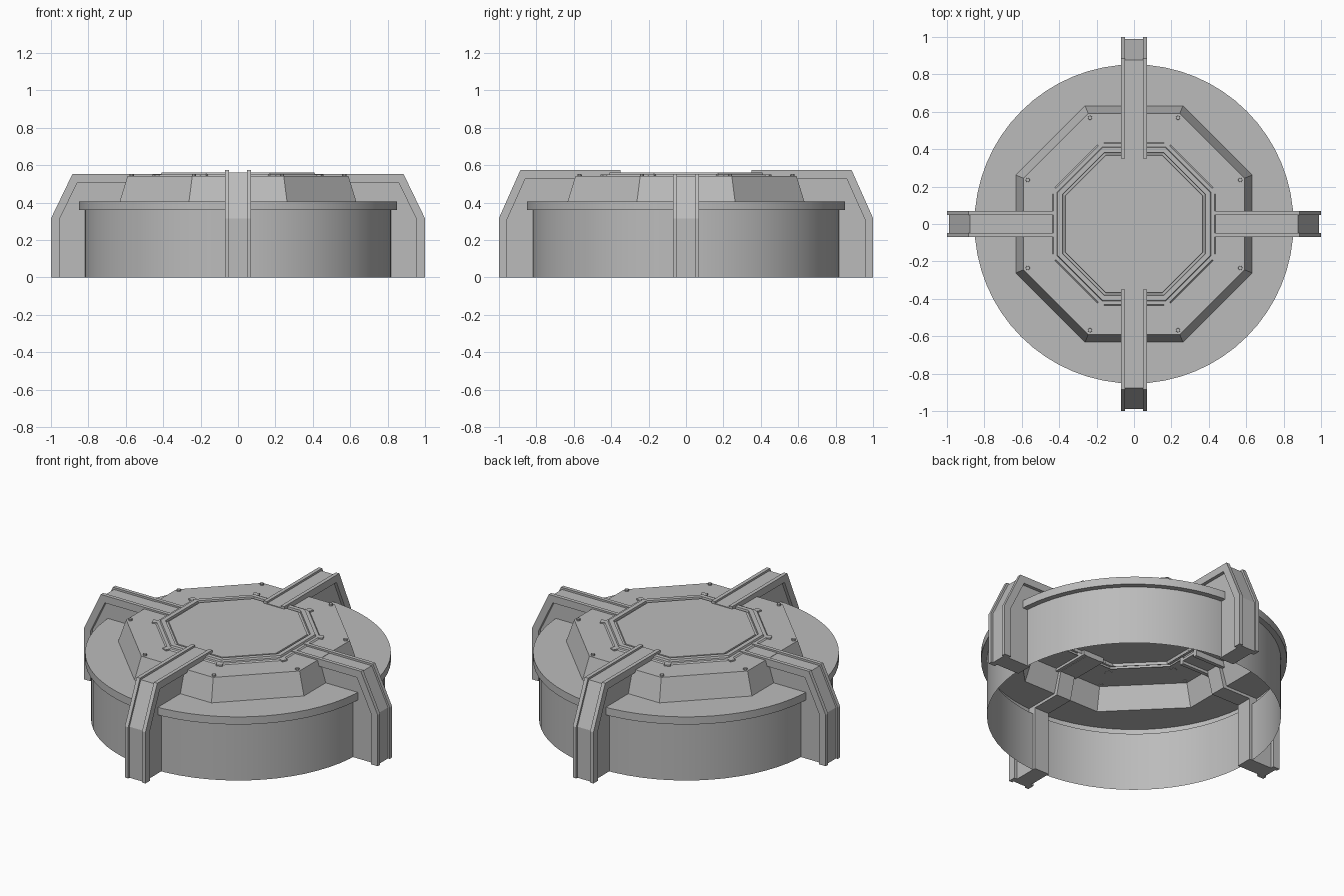
import bpy, bmesh, math
from mathutils import Matrix, Vector

if "Cube" in bpy.data.objects:
    bpy.data.objects.remove(bpy.data.objects["Cube"])

grey = bpy.data.materials.new("metal grey")
grey.diffuse_color = (0.5, 0.5, 0.5, 1)
grey.use_nodes = True
grey.node_tree.nodes["Principled BSDF"].inputs["Base Color"].default_value = grey.diffuse_color


def finish(name, bm):
    me = bpy.data.meshes.new(name)
    bm.to_mesh(me)
    bm.free()
    me.materials.append(grey)
    ob = bpy.data.objects.new(name, me)
    bpy.context.collection.objects.link(ob)
    return ob


def lathe(name, rings, n, cap=False):
    """Rings of (radius or apothem, z, is_octagon), joined bottom to top."""
    bm = bmesh.new()
    loops = []
    for r, z, octo in rings:
        loop = []
        for j in range(n):
            a = math.radians(22.5) + j * math.tau / n
            k = (a + math.pi / 8) % (math.pi / 4) - math.pi / 8
            rad = r / math.cos(k) if octo else r
            loop.append(bm.verts.new((rad * math.cos(a), rad * math.sin(a), z)))
        loops.append(loop)
    for lo, hi in zip(loops, loops[1:]):
        for j in range(n):
            m = (j + 1) % n
            bm.faces.new((lo[j], lo[m], hi[m], hi[j]))
    if cap:
        bm.faces.new(loops[-1])
    return finish(name, bm)


def prism(bm, pts, t0, t1, rot):
    """Extrude an (out, z) outline across the arm from t0 to t1."""
    vs = [bm.verts.new(rot @ Vector((p, t0, z))) for p, z in pts]
    f = bm.faces.new(vs)
    ext = bmesh.ops.extrude_face_region(bm, geom=[f])["geom"]
    move = rot @ Vector((0, t1 - t0, 0))
    bmesh.ops.translate(bm, vec=move, verts=[v for v in ext if isinstance(v, bmesh.types.BMVert)])


# open-bottomed round drum with lip, its deck ends at the octagonal opening
drum = lathe("drum", [(0.82, 0, 0), (0.82, 0.36, 0), (0.853, 0.36, 0),
                      (0.853, 0.407, 0), (0.632, 0.407, 1)], 64)
bpy.context.view_layer.objects.active = drum
drum.select_set(True)
bpy.ops.object.shade_smooth_by_angle(angle=math.radians(30))
drum.select_set(False)

# hollow octagonal dome, raised ring and lid
lathe("octagon_dome", [(0.632, 0.407, 1), (0.59, 0.543, 1), (0.40, 0.543, 1)], 8)
lathe("top_ring", [(0.437, 0.543, 1), (0.43, 0.55, 1), (0.412, 0.55, 1), (0.408, 0.561, 1),
                   (0.382, 0.561, 1), (0.380, 0.548, 1), (0.368, 0.548, 1)], 8)
lathe("lid", [(0.370, 0.54, 1), (0.366, 0.557, 1)], 8, cap=True)


def outline(d, top, end):
    """Outer edge of an arm, moved inward by d."""
    return [(1 - d, 0), (1 - d, 0.315 - d * 0.1), (0.885 - d * 0.6, top - d), (end, top - d)]


# four bent arms: two side rails plus a recessed core that reaches the drum
for i, name in enumerate(["right_arm", "back_arm", "left_arm", "front_arm"]):
    top, end = (0.573, 0.35) if i % 2 else (0.553, 0.395)
    rot = Matrix.Rotation(i * math.pi / 2, 3, 'Z')
    bm = bmesh.new()
    rail = outline(0, top, end) + outline(0.045, top, end)[::-1]
    prism(bm, rail, -0.07, -0.047, rot)
    prism(bm, rail, 0.047, 0.07, rot)
    core = outline(0.012, top, end) + [(end, 0.525), (0.575, 0.525), (0.61, 0.39),
                                       (0.80, 0.39), (0.80, 0)]
    prism(bm, core, -0.05, 0.05, rot)
    bmesh.ops.recalc_face_normals(bm, faces=bm.faces)
    finish(name, bm)

# clips on the ring corners and bolts on the dome corners
clips, bolts = bmesh.new(), bmesh.new()
for i in range(8):
    rot = Matrix.Rotation(math.pi / 8 + i * math.pi / 4, 4, 'Z')
    bmesh.ops.create_cube(clips, size=1, matrix=rot @ Matrix.Translation((0.473, 0, 0.546))
                          @ Matrix.Diagonal((0.03, 0.035, 0.01, 1)))
    bmesh.ops.create_cone(bolts, cap_ends=True, segments=10, radius1=0.012, radius2=0.011,
                          depth=0.014, matrix=rot @ Matrix.Translation((0.615, 0, 0.546)))
finish("ring_clips", clips)
finish("dome_bolts", bolts)
